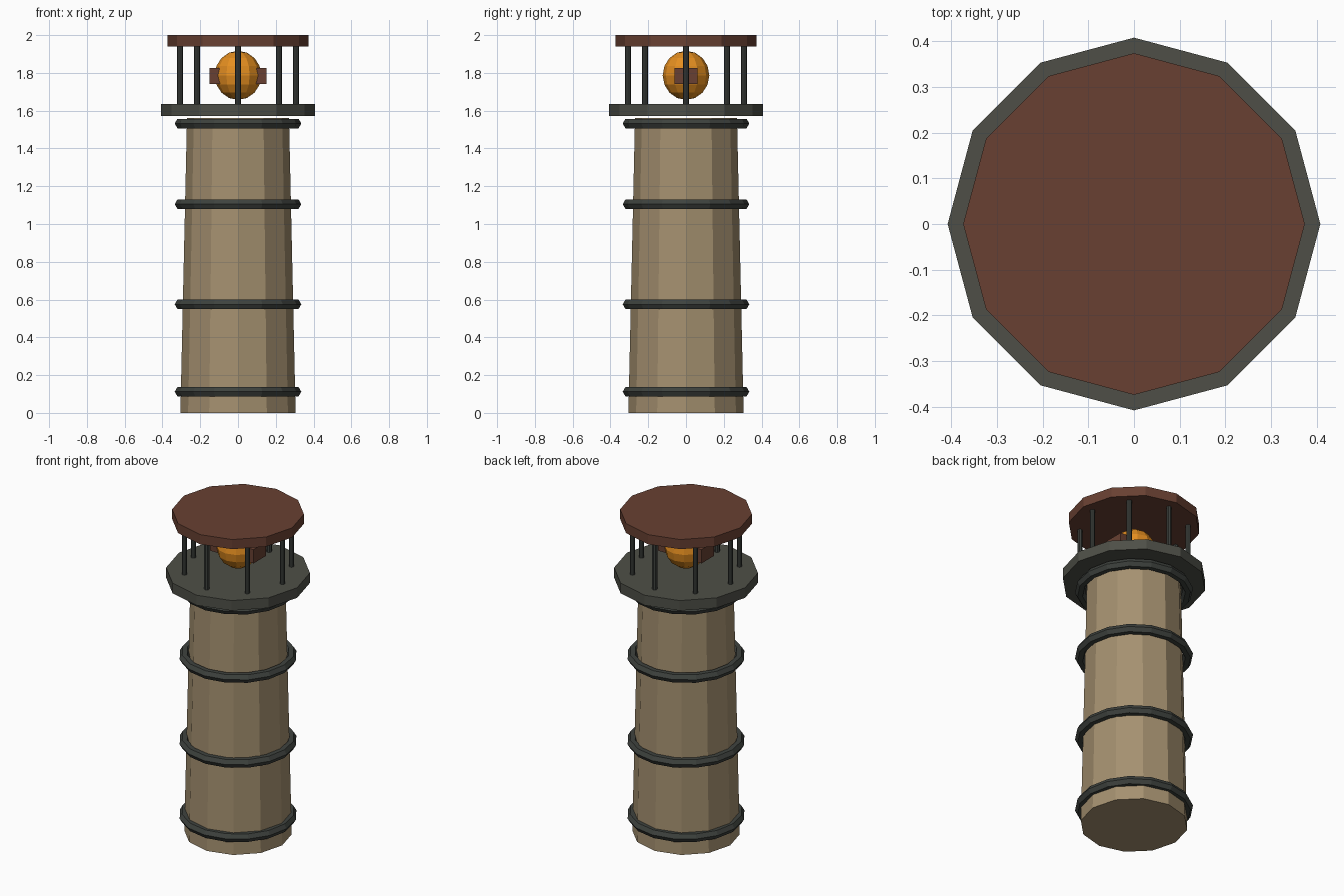
import bpy, math

if "Cube" in bpy.data.objects:
    bpy.data.objects.remove(bpy.data.objects["Cube"])


def srgb(r, g, b):
    lin = [((c / 255 + 0.055) / 1.055) ** 2.4 for c in (r, g, b)]
    return (*lin, 1.0)


def material(name, rgb):
    m = bpy.data.materials.new(name)
    m.diffuse_color = srgb(*rgb)
    m.use_nodes = True
    m.node_tree.nodes["Principled BSDF"].inputs["Base Color"].default_value = m.diffuse_color
    return m


STONE = material("sandstone", (165, 145, 112))
IRON = material("dark iron", (62, 66, 62))
DECK = material("deck grey", (78, 79, 71))
RUST = material("red brown", (104, 64, 50))
AMBER = material("amber lamp", (228, 142, 32))


def finish(name, mat):
    ob = bpy.context.object
    ob.name = name
    ob.data.materials.append(mat)
    return ob


def drum(name, mat, sides, r1, r2, z1, z2, x=0, y=0):
    bpy.ops.mesh.primitive_cone_add(vertices=sides, radius1=r1, radius2=r2,
                                    depth=z2 - z1, location=(x, y, (z1 + z2) / 2))
    return finish(name, mat)


# Tapered tower, gallery deck and roof slab
drum("tower", STONE, 12, 0.305, 0.27, 0, 1.562)
drum("gallery_deck", DECK, 12, 0.408, 0.408, 1.572, 1.635)
drum("roof", RUST, 12, 0.374, 0.374, 1.94, 2.0)

# Iron bands around the tower
for i, z in enumerate((0.112, 0.575, 1.105, 1.532)):
    bpy.ops.mesh.primitive_torus_add(major_segments=16, minor_segments=6,
                                     major_radius=0.306, minor_radius=0.029,
                                     location=(0, 0, z))
    finish(f"band_{i + 1}", IRON)

# Posts between the deck and the roof
for i in range(8):
    a = i * math.pi / 4
    drum(f"post_{i + 1}", IRON, 8, 0.015, 0.015, 1.625, 1.945,
         0.307 * math.cos(a), 0.307 * math.sin(a))

# Lamp globe with its crossbar
bpy.ops.mesh.primitive_uv_sphere_add(segments=12, ring_count=8, radius=0.13,
                                     location=(0, 0, 1.787))
lamp = finish("lamp_globe", AMBER)
lamp.scale = (0.95, 0.95, 1)
bpy.ops.mesh.primitive_cube_add(size=1, location=(0, 0, 1.784))
bar = finish("lamp_crossbar", RUST)
bar.scale = (0.30, 0.124, 0.086)
